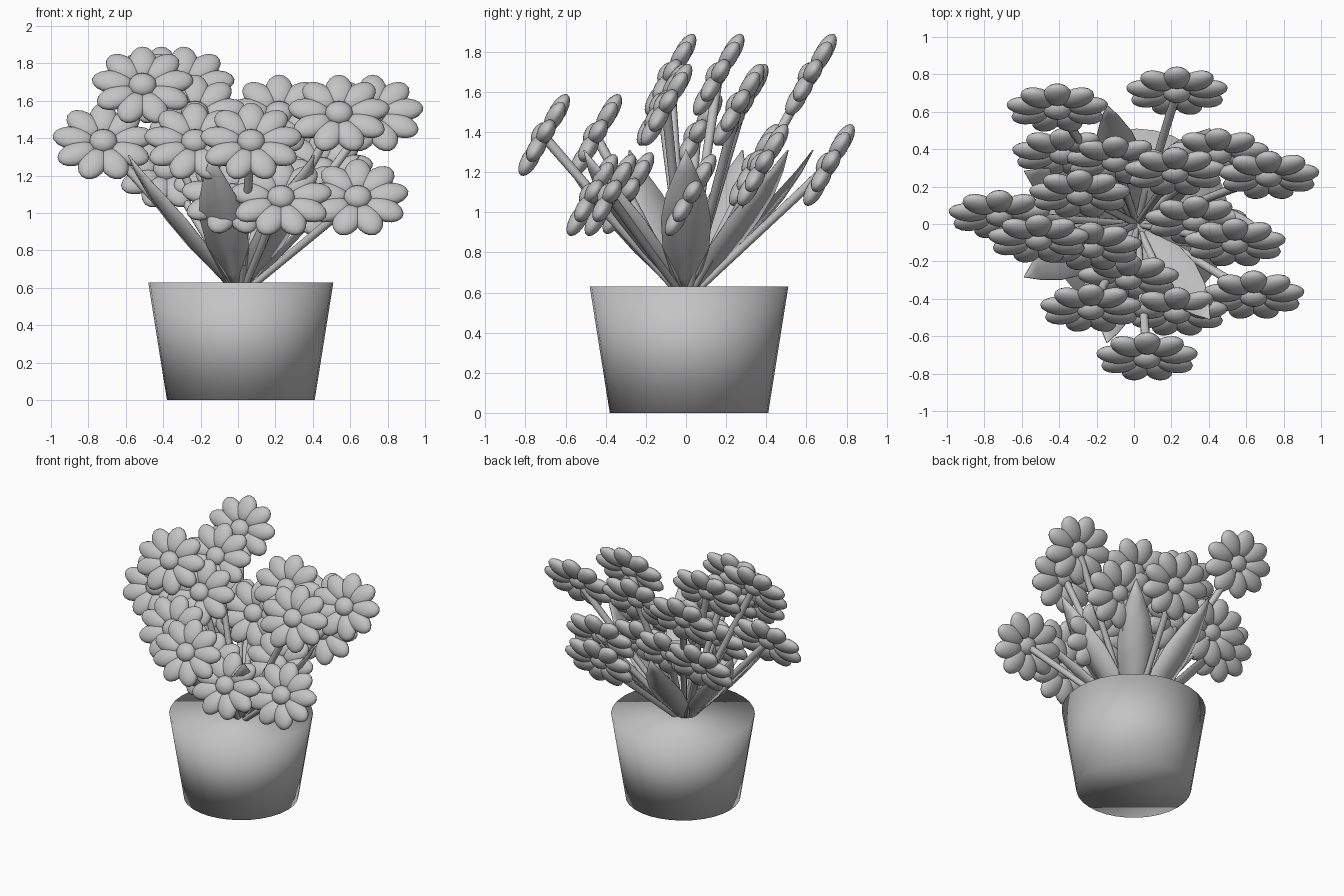
import bpy, bmesh, math
from mathutils import Matrix, Vector

if "Cube" in bpy.data.objects:
    bpy.data.objects.remove(bpy.data.objects["Cube"])

GREY = (0.55, 0.55, 0.55, 1)
grey = bpy.data.materials.new("plain_grey")
grey.use_nodes = True
grey.diffuse_color = GREY
grey.node_tree.nodes["Principled BSDF"].inputs["Base Color"].default_value = GREY


def to_mesh(bm, name):
    bmesh.ops.recalc_face_normals(bm, faces=bm.faces)
    for f in bm.faces:
        f.smooth = True
    mesh = bpy.data.meshes.new(name)
    bm.to_mesh(mesh)
    bm.free()
    mesh.materials.append(grey)
    return mesh


def place(name, mesh, matrix=Matrix()):
    obj = bpy.data.objects.new(name, mesh)
    obj.matrix_world = matrix
    bpy.context.collection.objects.link(obj)
    return obj


ROOT = Vector((0.015, 0.0, 0.56))

# Pot: a softly shaded, capped, tapering drum
bm = bmesh.new()
bmesh.ops.create_cone(bm, cap_ends=True, segments=32, radius1=0.395, radius2=0.495,
                      depth=0.63, matrix=Matrix.Translation((0.015, 0.015, 0.315)))
place("pot", to_mesh(bm, "pot"))

# Flower head: nine plump petals round a button
PETALS = 9
bm = bmesh.new()
squash = Matrix.Diagonal((1.0, 0.87, 1.0, 1.0))
for i in range(PETALS):
    turn = Matrix.Rotation(math.pi / 2 + math.tau * i / PETALS, 4, "Z")
    shape = Matrix.Translation((0.165, 0, 0)) @ Matrix.Diagonal((0.11, 0.075, 0.042, 1))
    bmesh.ops.create_uvsphere(bm, u_segments=16, v_segments=10, radius=1,
                              matrix=squash @ turn @ shape)
bmesh.ops.create_uvsphere(bm, u_segments=16, v_segments=10, radius=1,
                          matrix=Matrix.Translation((0, 0, 0.01))
                          @ Matrix.Diagonal((0.075, 0.068, 0.05, 1)))
flower_mesh = to_mesh(bm, "flower_head")

FLOWERS = [
    (0.23, 0.71, 1.23), (-0.41, 0.62, 1.68), (-0.38, 0.38, 1.23),
    (-0.1, 0.34, 1.23), (0.45, 0.38, 1.23), (0.22, 0.28, 1.53),
    (0.72, 0.26, 1.53), (-0.29, 0.16, 1.68), (-0.72, 0.05, 1.38),
    (0.33, 0.02, 1.08), (0.54, -0.1, 1.53), (-0.51, -0.08, 1.68),
    (-0.23, -0.12, 1.53), (-0.03, -0.29, 1.09), (-0.23, -0.45, 1.38),
    (0.23, -0.47, 1.08), (0.64, -0.38, 1.08), (0.07, -0.71, 1.38),
]

# Stem: one unit-length rod, stretched from the root to each flower
bm = bmesh.new()
bmesh.ops.create_cone(bm, cap_ends=False, segments=12, radius1=0.018, radius2=0.025,
                      depth=1, matrix=Matrix.Translation((0, 0, 0.5)))
stem_mesh = to_mesh(bm, "stem")

tilt = Matrix.Rotation(math.radians(60), 4, "X")
for i, spot in enumerate(FLOWERS, 1):
    centre = Vector(spot)
    place(f"flower_{i}", flower_mesh, Matrix.Translation(centre) @ tilt)
    way = centre - ROOT
    aim = way.to_track_quat("Z", "Y").to_matrix().to_4x4()
    place(f"stem_{i}", stem_mesh,
          Matrix.Translation(ROOT) @ aim @ Matrix.Diagonal((1, 1, way.length, 1)))

# Leaves: pointed, gently cupped blades in a ring; (reach, height, half width)
BLADE = [(0.02, 0.57, 0.02), (0.12, 0.67, 0.07), (0.26, 0.8, 0.115), (0.39, 0.94, 0.125),
         (0.5, 1.07, 0.1), (0.59, 1.2, 0.05), (0.65, 1.31, 0.002)]
bm = bmesh.new()
rows = []
for reach, height, half in BLADE:
    lift = half * 0.2
    rows.append([bm.verts.new((reach - abs(s) * lift, s * half, height + abs(s) * lift))
                 for s in (-1, 0, 1)])
for low, high in zip(rows, rows[1:]):
    for k in range(2):
        bm.faces.new((low[k], low[k + 1], high[k + 1], high[k]))
leaf_mesh = to_mesh(bm, "leaf")
LEAVES = 7
for i in range(LEAVES):
    leaf = place(f"leaf_{i + 1}", leaf_mesh, Matrix.Rotation(math.tau * i / LEAVES, 4, "Z"))
    thick = leaf.modifiers.new("thickness", "SOLIDIFY")
    thick.thickness = 0.006
    thick.offset = 0
